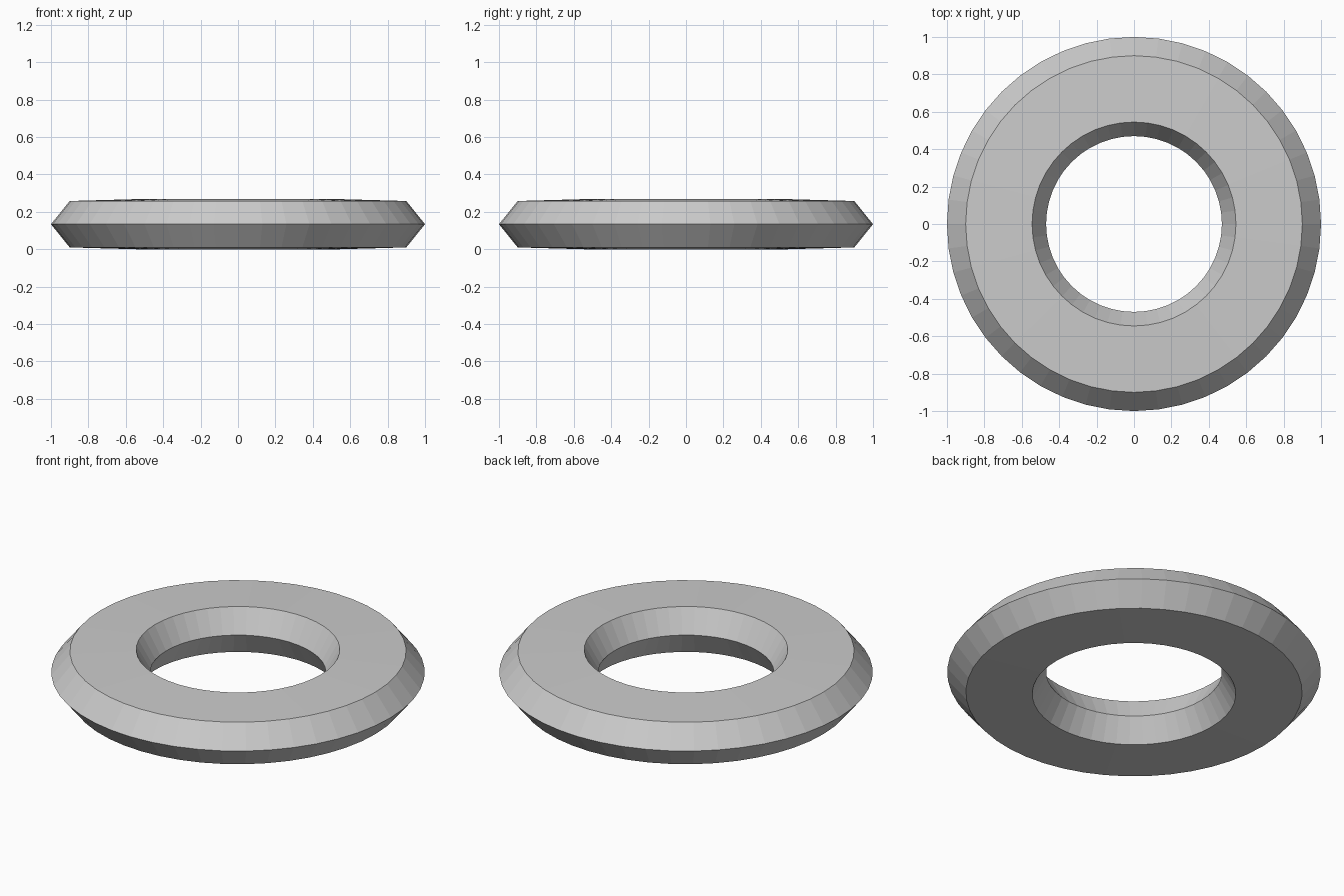
import bpy
import bmesh
import math

if "Cube" in bpy.data.objects:
    bpy.data.objects.remove(bpy.data.objects["Cube"])

SIDES = 48
# Ring cross-section (radius, height): faces slope slightly, both rims come to a ridge
PROFILE = [(1.0, 0.134), (0.9, 0.258), (0.545, 0.268),
           (0.47, 0.134), (0.545, 0.0), (0.9, 0.01)]

# Sweep the cross-section around the z axis
bm = bmesh.new()
rings = []
for i in range(SIDES):
    a = 2 * math.pi * i / SIDES
    rings.append([bm.verts.new((r * math.cos(a), r * math.sin(a), z)) for r, z in PROFILE])
for i in range(SIDES):
    here, there = rings[i], rings[(i + 1) % SIDES]
    for j in range(len(PROFILE)):
        k = (j + 1) % len(PROFILE)
        bm.faces.new((here[j], there[j], there[k], here[k]))
bmesh.ops.recalc_face_normals(bm, faces=bm.faces)

mesh = bpy.data.meshes.new("ring")
bm.to_mesh(mesh)
bm.free()
ring = bpy.data.objects.new("ring", mesh)
bpy.context.collection.objects.link(ring)
